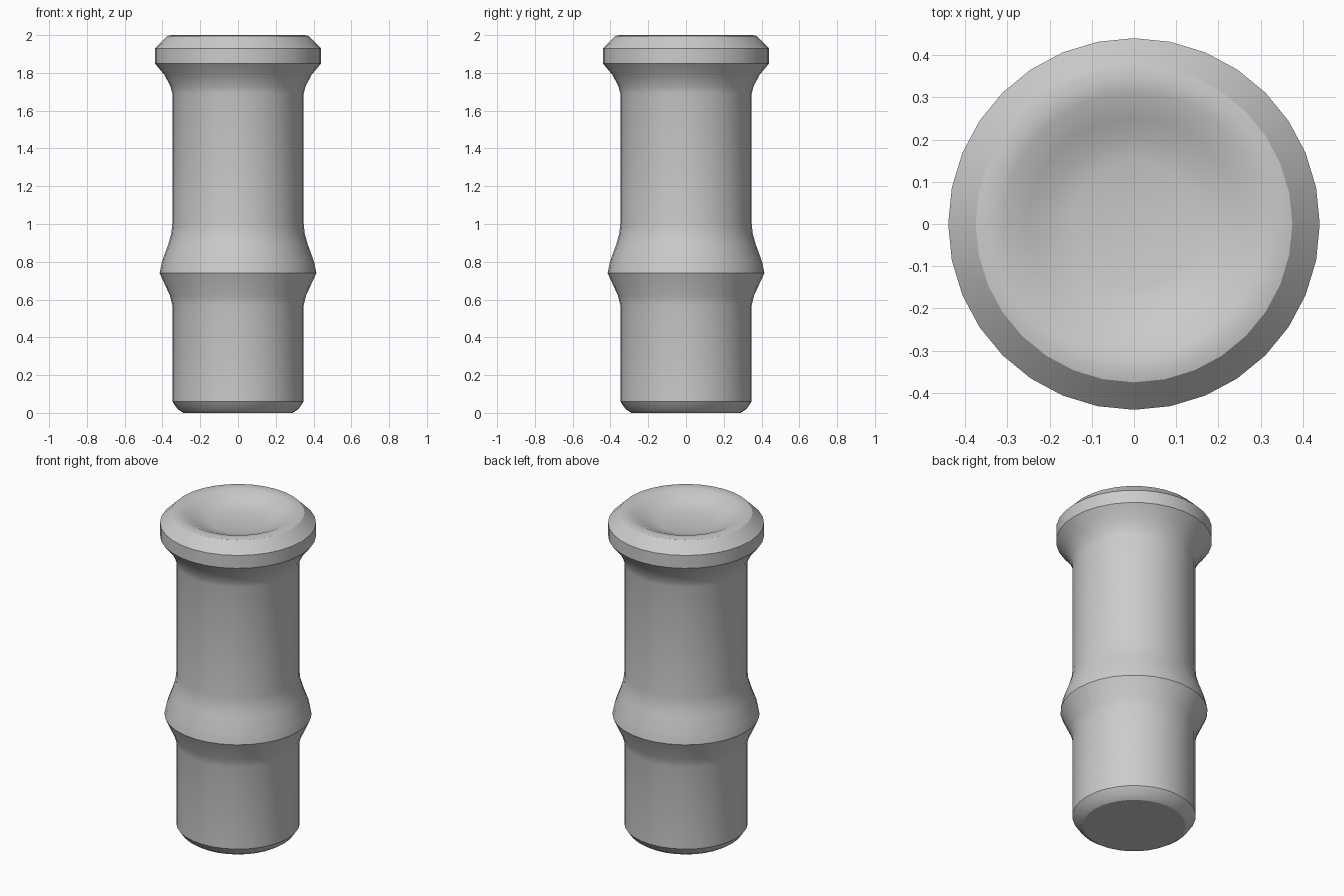
import bpy, bmesh
from math import cos, sin, tau, radians

cube = bpy.data.objects.get("Cube")
if cube:
    bpy.data.objects.remove(cube, do_unlink=True)

# Plain grey material
grey = bpy.data.materials.new("plain_grey")
grey.use_nodes = True
colour = (0.6, 0.6, 0.6, 1)
grey.diffuse_color = colour
grey.node_tree.nodes["Principled BSDF"].inputs["Base Color"].default_value = colour

SIDES = 32


def lathe(name, profile):
    """Turn (radius, height) points around z and cap both ends."""
    bm = bmesh.new()
    rings = [[bm.verts.new((r * cos(tau * i / SIDES), r * sin(tau * i / SIDES), z))
              for i in range(SIDES)] for r, z in profile]
    for low, high in zip(rings, rings[1:]):
        for i in range(SIDES):
            j = (i + 1) % SIDES
            bm.faces.new((low[i], low[j], high[j], high[i]))
    bm.faces.new(rings[0][::-1])
    bm.faces.new(rings[-1])
    mesh = bpy.data.meshes.new(name)
    bm.to_mesh(mesh)
    bm.free()
    mesh.materials.append(grey)
    obj = bpy.data.objects.new(name, mesh)
    bpy.context.collection.objects.link(obj)
    bpy.ops.object.select_all(action="DESELECT")
    obj.select_set(True)
    bpy.context.view_layer.objects.active = obj
    bpy.ops.object.shade_smooth_by_angle(angle=radians(30))
    return obj


# Profile sections, from the foot up to the dished top
foot = [(0.29, 0), (0.32, 0.02), (0.348, 0.06)]
collar = [(0.348, 0.57), (0.36, 0.62), (0.415, 0.74), (0.403, 0.8),
          (0.37, 0.89), (0.353, 0.95), (0.348, 1.0)]
flare = [(0.348, 1.69), (0.358, 1.73), (0.39, 1.79), (0.44, 1.85)]
rim = [(0.44, 1.93), (0.375, 1.995), (0.35, 2.0), (0.31, 1.995)]
dish = [(0.25, 1.967), (0.2, 1.948), (0.15, 1.935)]

lathe("turned_post", foot + collar + flare + rim + dish)
